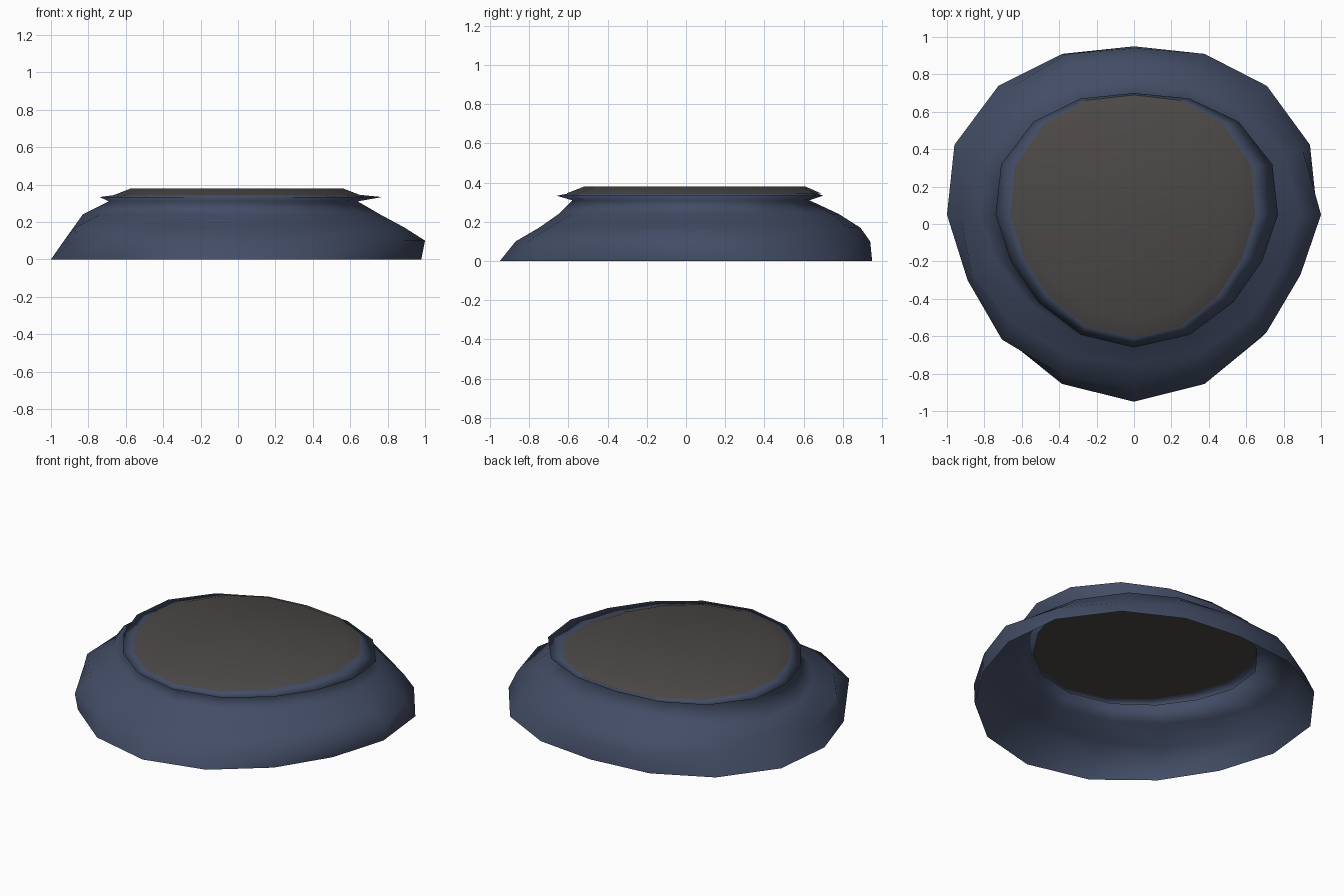
import bpy, bmesh, math

cube = bpy.data.objects.get("Cube")
if cube:
    bpy.data.objects.remove(cube, do_unlink=True)

SIDES = 16
CENTRE_Y = 0.05

# Quarter outlines, from the side towards the back and towards the front
BACK_QUARTER = [(1, 0), (0.96, 0.415), (0.725, 0.765), (0.385, 0.955), (0, 1)]
FRONT_QUARTER = [(1, 0), (0.89, 0.35), (0.69, 0.66), (0.385, 0.905), (0, 1)]

# Uneven bulge of the wall, vertex by vertex from the left side
LOW_BULGE = [1, 0.94, 0.93, 0.97, 1, 1.01, 0.99, 0.99,
             1, 1.055, 1.1, 1.04, 1, 1.03, 1.03, 1]
MID_BULGE = [1, 0.94, 0.93, 0.97, 1, 1.01, 0.99, 0.99,
             1, 1.11, 1.09, 1.04, 1, 1.03, 1.03, 1]
EVEN = [1] * SIDES


def material(name, colour):
    mat = bpy.data.materials.new(name)
    mat.use_nodes = True
    mat.diffuse_color = (*colour, 1)
    bsdf = next(n for n in mat.node_tree.nodes if n.type == 'BSDF_PRINCIPLED')
    bsdf.inputs["Base Color"].default_value = (*colour, 1)
    return mat


def ring(bm, z, left, right, front, back, bulge=EVEN):
    """Uneven oval given by its reach in the four directions."""
    verts = []
    for i in range(SIDES):
        step = i % 8 if i % 8 <= 4 else 8 - i % 8
        c, s = (BACK_QUARTER if i < 8 else FRONT_QUARTER)[step]
        x = c * (right if i < 4 or i > 12 else -left)
        y = s * (back - CENTRE_Y if i < 8 else -front - CENTRE_Y)
        verts.append(bm.verts.new((x * bulge[i], CENTRE_Y + y * bulge[i], z)))
    return verts


def loft(name, sections, mat, closed=False):
    bm = bmesh.new()
    rings = [ring(bm, *sec) for sec in sections]
    for low, high in zip(rings, rings[1:]):
        for i in range(SIDES):
            j = (i + 1) % SIDES
            bm.faces.new((low[i], low[j], high[j], high[i]))
    if closed:
        bm.faces.new(rings[-1])
    for face in bm.faces:
        face.smooth = True
    if closed:
        # The underside stays flat shaded
        bm.faces.new(rings[0][::-1])
    mesh = bpy.data.meshes.new(name)
    bm.to_mesh(mesh)
    bm.free()
    mesh.materials.append(mat)
    obj = bpy.data.objects.new(name, mesh)
    bpy.context.collection.objects.link(obj)


blue = material("slate blue", (0.055, 0.073, 0.13))
grey = material("warm dark grey", (0.071, 0.065, 0.062))

# Open, hollow skirt with a thin lip; sections are z, left, right, front, back
loft("skirt", [
    (0.00, 1.00, 0.98, 0.95, 0.95),
    (0.10, 0.93, 1.00, 0.87, 0.94, LOW_BULGE),
    (0.17, 0.88, 0.89, 0.75, 0.89, MID_BULGE),
    (0.24, 0.83, 0.76, 0.65, 0.78),
    (0.31, 0.69, 0.64, 0.58, 0.63),
    (0.333, 0.74, 0.77, 0.66, 0.70),
    (0.345, 0.65, 0.65, 0.60, 0.67),
], blue)

# Shallow bevelled lid
loft("lid", [
    (0.345, 0.66, 0.65, 0.61, 0.69),
    (0.38, 0.57, 0.56, 0.52, 0.61),
], grey, closed=True)
